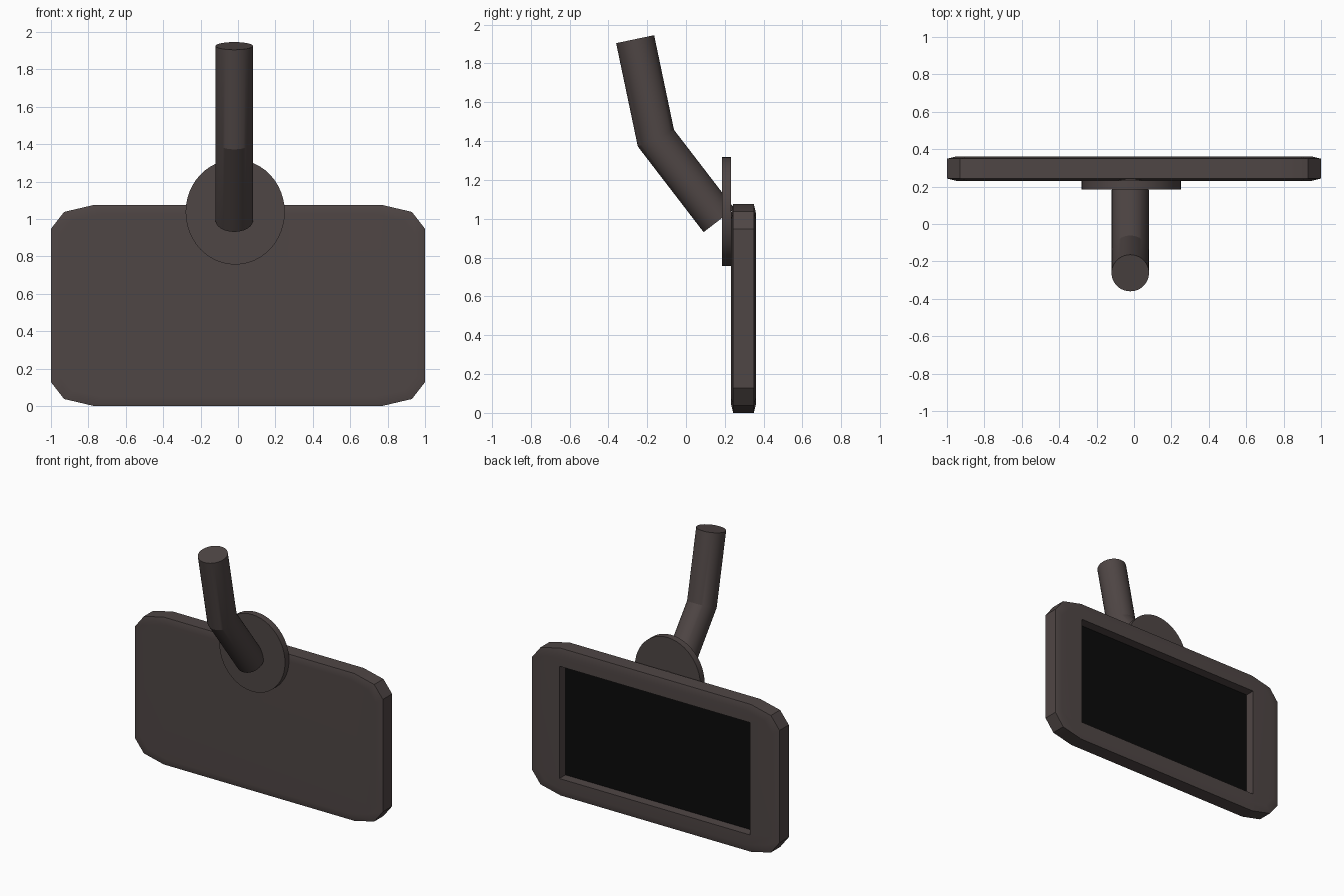
import bpy, bmesh, math
from mathutils import Vector

if "Cube" in bpy.data.objects:
    bpy.data.objects.remove(bpy.data.objects["Cube"])


def material(name, rgb):
    m = bpy.data.materials.new(name)
    m.use_nodes = True
    m.diffuse_color = (*rgb, 1)
    bsdf = next(n for n in m.node_tree.nodes if n.type == 'BSDF_PRINCIPLED')
    bsdf.inputs["Base Color"].default_value = (*rgb, 1)
    return m


BROWN = material("warm_dark_grey", (0.078, 0.061, 0.059))
BLACK = material("screen_black", (0.003, 0.003, 0.003))


def loft(name, rings, mats=(BROWN,)):
    """Closed solid skinned through a list of equal-length point rings."""
    bm = bmesh.new()
    loops = [[bm.verts.new(p) for p in ring] for ring in rings]
    n = len(loops[0])
    for a, b in zip(loops, loops[1:]):
        for i in range(n):
            j = (i + 1) % n
            bm.faces.new((a[i], a[j], b[j], b[i]))
    bm.faces.new(loops[0])
    bm.faces.new(loops[-1])
    bmesh.ops.recalc_face_normals(bm, faces=bm.faces)
    mesh = bpy.data.meshes.new(name)
    bm.to_mesh(mesh)
    bm.free()
    ob = bpy.data.objects.new(name, mesh)
    bpy.context.collection.objects.link(ob)
    for m in mats:
        mesh.materials.append(m)
    return ob


def activate(ob):
    bpy.ops.object.select_all(action='DESELECT')
    ob.select_set(True)
    bpy.context.view_layer.objects.active = ob


def smooth(ob, angle):
    activate(ob)
    bpy.ops.object.shade_smooth_by_angle(angle=math.radians(angle))


# Casing: chamfered outline with a shallow rim bevel front and back
MID_Z = 0.5375
corner = [(1.0, 0.41), (0.93, 0.50), (0.77, 0.5375)]
outline = []
for sx, sz in ((1, 1), (-1, 1), (-1, -1), (1, -1)):
    pts = corner if sx * sz > 0 else corner[::-1]
    outline += [(sx * x, sz * z) for x, z in pts]


def casing_ring(y, inset=0.0):
    return [(x * (1 - inset), y, MID_Z + z * (1 - inset * 1.8)) for x, z in outline]


casing = loft("casing", [casing_ring(0.231, 0.05), casing_ring(0.243),
                         casing_ring(0.349), casing_ring(0.361, 0.05)], (BROWN, BLACK))

# Recess cut into the back, with a dark screen as its floor
FLOOR_Y = 0.291
opening = [(0.77, 0.41), (-0.77, 0.41), (-0.77, -0.41), (0.77, -0.41)]
cutter = loft("recess_cutter", [[(x, y, MID_Z + z) for x, z in opening]
                                for y in (FLOOR_Y, 0.5)])
cutter.hide_render = True
activate(casing)
cut = casing.modifiers.new("recess", 'BOOLEAN')
cut.operation = 'DIFFERENCE'
cut.solver = 'EXACT'
cut.object = cutter
bpy.ops.object.modifier_apply(modifier=cut.name)
bpy.data.objects.remove(cutter)
for f in casing.data.polygons:
    is_floor = f.normal.y > 0.9 and abs(f.center.y - FLOOR_Y) < 0.01
    f.material_index = 1 if is_floor else 0
smooth(casing, 30)
casing.modifiers.new("flat_panels", 'WEIGHTED_NORMAL').keep_sharp = True

# Round mounting plate
SIDES = 48
turn = [2 * math.pi * i / SIDES for i in range(SIDES)]
plate = loft("mounting_plate", [[(-0.015 + 0.265 * math.cos(t), y, 1.037 + 0.281 * math.sin(t))
                                 for t in turn] for y in (0.185, 0.233)])
smooth(plate, 30)

# Bent arm: tube with a mitred elbow
RADIUS = 0.1
path = [Vector(p) for p in ((-0.02, 0.17, 0.992), (-0.02, -0.155, 1.415), (-0.02, -0.262, 1.925))]
lower = (path[1] - path[0]).normalized()
upper = (path[2] - path[1]).normalized()
miter = (lower + upper).normalized()
side = Vector((1, 0, 0))
rings = []
for centre, axis in zip(path, (lower, miter, upper)):
    across = axis.cross(side) * (RADIUS / axis.dot(lower if axis is miter else axis))
    rings.append([centre + side * RADIUS * math.cos(t) + across * math.sin(t) for t in turn])
arm = loft("bent_arm", rings)
smooth(arm, 20)
